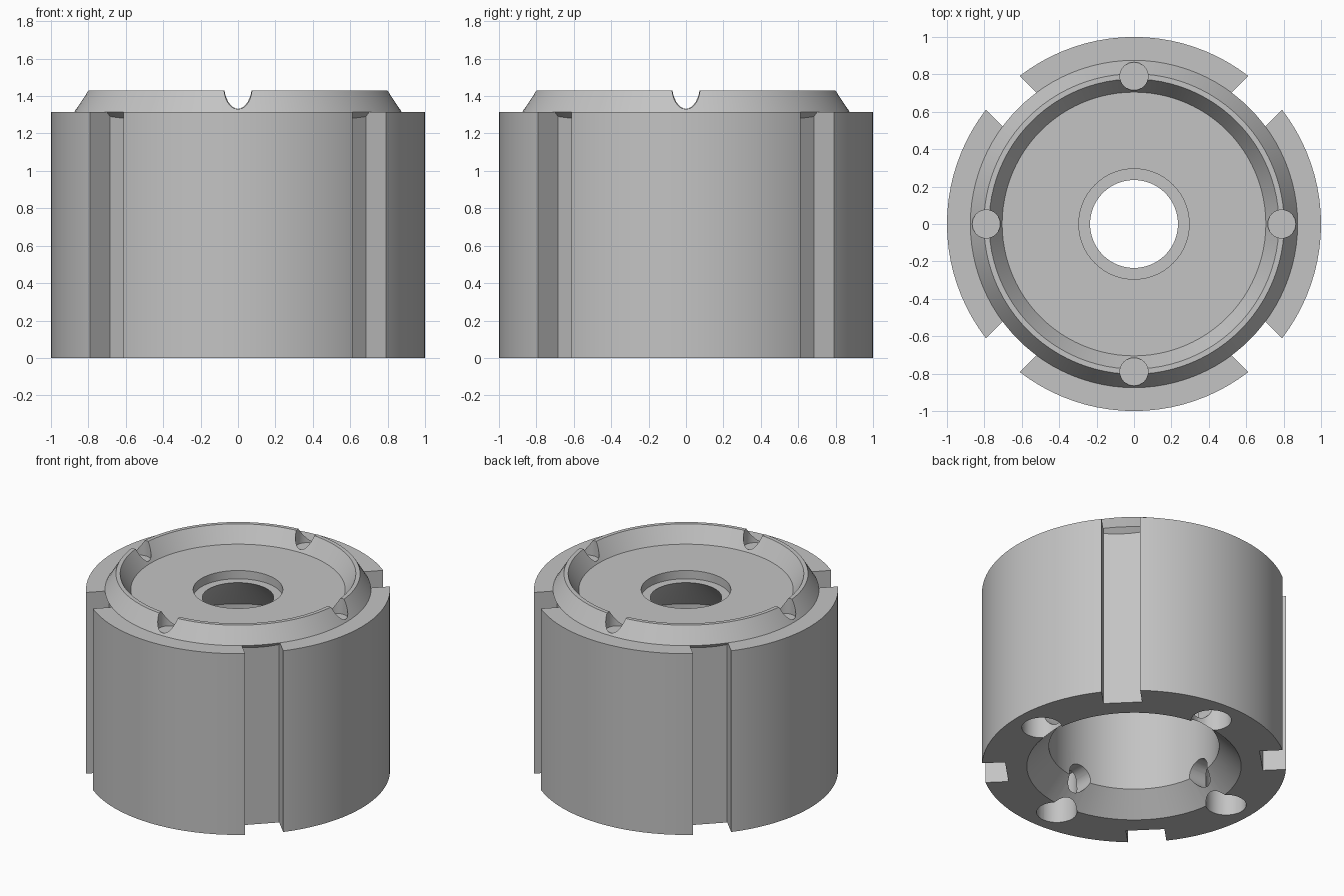
import bpy, bmesh, math
from mathutils import Matrix, Vector

cube = bpy.data.objects.get("Cube")
if cube:
    bpy.data.objects.remove(cube, do_unlink=True)

SEGMENTS = 96
TOP = 1.315          # shoulder height
PIN_RADIUS = 0.79    # pitch circle of the holes and notches

steel = bpy.data.materials.new("grey_steel")
steel.use_nodes = True
grey = (0.55, 0.55, 0.55, 1)
steel.diffuse_color = grey
steel.node_tree.nodes["Principled BSDF"].inputs["Base Color"].default_value = grey


def make_object(name, bm):
    bmesh.ops.recalc_face_normals(bm, faces=bm.faces)
    mesh = bpy.data.meshes.new(name)
    bm.to_mesh(mesh)
    bm.free()
    mesh.materials.append(steel)
    obj = bpy.data.objects.new(name, mesh)
    bpy.context.collection.objects.link(obj)
    return obj


def lathe(name, profile):
    """Revolve a closed (radius, height) profile round z."""
    bm = bmesh.new()
    verts = [bm.verts.new((r, 0, z)) for r, z in profile]
    edges = [bm.edges.new((v, verts[i - 1])) for i, v in enumerate(verts)]
    bmesh.ops.spin(bm, geom=verts + edges, cent=(0, 0, 0), axis=(0, 0, 1),
                   angle=math.tau, steps=SEGMENTS, use_merge=True)
    bmesh.ops.remove_doubles(bm, verts=bm.verts, dist=1e-5)
    return make_object(name, bm)


def four_around(name, add_part, start=0.0):
    """Build a cutter of four copies spaced by quarter turns."""
    bm = bmesh.new()
    for i in range(4):
        add_part(bm, Matrix.Rotation(start + i * math.pi / 2, 4, 'Z'))
    obj = make_object(name, bm)
    obj.hide_render = True
    return obj


def add_box(bm, matrix, low, high):
    low, high = Vector(low), Vector(high)
    place = Matrix.Translation((low + high) / 2) @ Matrix.Diagonal((high - low).to_4d())
    bmesh.ops.create_cube(bm, size=1, matrix=matrix @ place)


def add_cylinder(bm, matrix, radius, depth, sides=32):
    bmesh.ops.create_cone(bm, cap_ends=True, segments=sides, radius1=radius,
                          radius2=radius, depth=depth, matrix=matrix)


def cut(obj, cutter):
    mod = obj.modifiers.new("cut", 'BOOLEAN')
    mod.operation = 'DIFFERENCE'
    mod.solver = 'EXACT'
    mod.object = cutter
    bpy.ops.object.select_all(action='DESELECT')
    bpy.context.view_layer.objects.active = obj
    obj.select_set(True)
    bpy.ops.object.modifier_apply(modifier=mod.name)
    bpy.data.objects.remove(cutter, do_unlink=True)


# Body: hollow cylinder with a chamfered mouth below and a stepped neck above
body = lathe("body", [
    (0.705, 0), (1, 0), (1, TOP), (0.295, TOP), (0.295, 1.255), (0.235, 1.255),
    (0.56, 0.95), (0.56, 0.56), (0.56, 0.355), (0.56, 0.15)])

# Four long slots on the diagonals
cut(body, four_around(
    "slot_cutter",
    lambda bm, m: add_box(bm, m, (0.84, -0.127, -0.2), (1.2, 0.127, 1.6)),
    math.pi / 4))

# Four blind pin holes in the underside
cut(body, four_around(
    "pin_hole_cutter",
    lambda bm, m: add_cylinder(
        bm, m @ Matrix.Translation((PIN_RADIUS, 0, 0.1)), 0.133, 0.5)))

# Ports from the pin holes into the cavity
cut(body, four_around(
    "port_cutter",
    lambda bm, m: add_cylinder(
        bm, m @ Matrix.Translation((0.6, 0, 0.17))
        @ Matrix.Rotation(math.pi / 2, 4, 'Y'), 0.09, 0.38)))

# Raised collar, its lower edge bevelled where it overhangs the slots
collar = lathe("collar", [
    (0.705, 1.28), (0.838, 1.28), (0.875, TOP), (0.803, 1.43),
    (0.775, 1.43), (0.705, TOP)])

# Four round notches in the collar
cut(collar, four_around(
    "notch_cutter",
    lambda bm, m: add_cylinder(
        bm, m @ Matrix.Translation((PIN_RADIUS, 0, 1.518)), 0.075, 0.4)))

for obj in (body, collar):
    bpy.ops.object.select_all(action='DESELECT')
    bpy.context.view_layer.objects.active = obj
    obj.select_set(True)
    bpy.ops.object.shade_smooth_by_angle(angle=math.radians(25))
